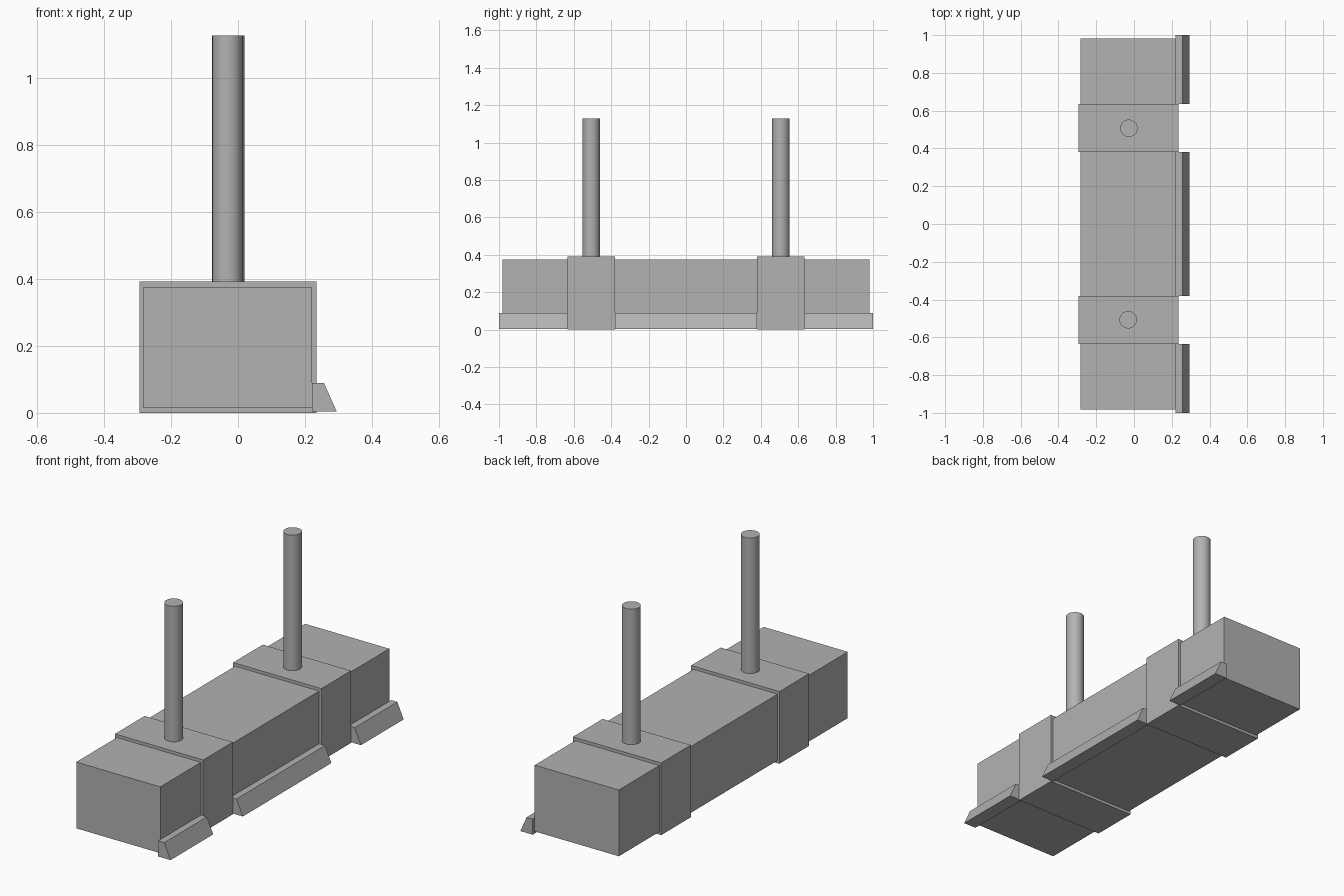
import bpy, bmesh

if "Cube" in bpy.data.objects:
    bpy.data.objects.remove(bpy.data.objects["Cube"])

# Darker grey for every part
grey = bpy.data.materials.new("dark_grey")
grey.diffuse_color = (0.446, 0.446, 0.446, 1.0)
grey.use_nodes = True
grey.node_tree.nodes["Principled BSDF"].inputs["Base Color"].default_value = grey.diffuse_color

def prism(name, profile, y0, y1):
    """Extrude an (x, z) profile along y."""
    bm = bmesh.new()
    face = bm.faces.new([bm.verts.new((x, y0, z)) for x, z in profile])
    ext = bmesh.ops.extrude_face_region(bm, geom=[face])
    verts = [v for v in ext["geom"] if isinstance(v, bmesh.types.BMVert)]
    bmesh.ops.translate(bm, verts=verts, vec=(0, y1 - y0, 0))
    bmesh.ops.recalc_face_normals(bm, faces=bm.faces)
    mesh = bpy.data.meshes.new(name)
    bm.to_mesh(mesh)
    bm.free()
    mesh.materials.append(grey)
    obj = bpy.data.objects.new(name, mesh)
    bpy.context.collection.objects.link(obj)
    return obj

def rect(x0, x1, z0, z1):
    return [(x0, z0), (x1, z0), (x1, z1), (x0, z1)]

BAND_IN, BAND_OUT = 0.38, 0.634
ROD_Y = (BAND_IN + BAND_OUT) / 2

# Long main block
prism("main_block", rect(-0.284, 0.221, 0.015, 0.375), -0.982, 0.982)

# Slanted edge rails, interrupted by the bands
RAIL = [(0.221, 0.004), (0.295, 0.004), (0.257, 0.089), (0.221, 0.089)]
prism("rail_middle", RAIL, -BAND_IN, BAND_IN)
prism("rail_front", RAIL, -1.0, -BAND_OUT)
prism("rail_back", RAIL, BAND_OUT, 1.0)

# Bands around the block, each carrying a hanger rod
for side, label in ((-1, "front"), (1, "back")):
    y0, y1 = sorted((side * BAND_IN, side * BAND_OUT))
    prism("band_" + label, rect(-0.295, 0.235, 0.0, 0.392), y0, y1)
    z0, z1 = 0.38, 1.128
    bpy.ops.mesh.primitive_cylinder_add(
        vertices=32, radius=0.046, depth=z1 - z0,
        location=(-0.029 + side * 0.002, side * ROD_Y, (z0 + z1) / 2))
    rod = bpy.context.object
    rod.name = "rod_" + label
    rod.data.materials.append(grey)
    bpy.ops.object.shade_smooth_by_angle()
